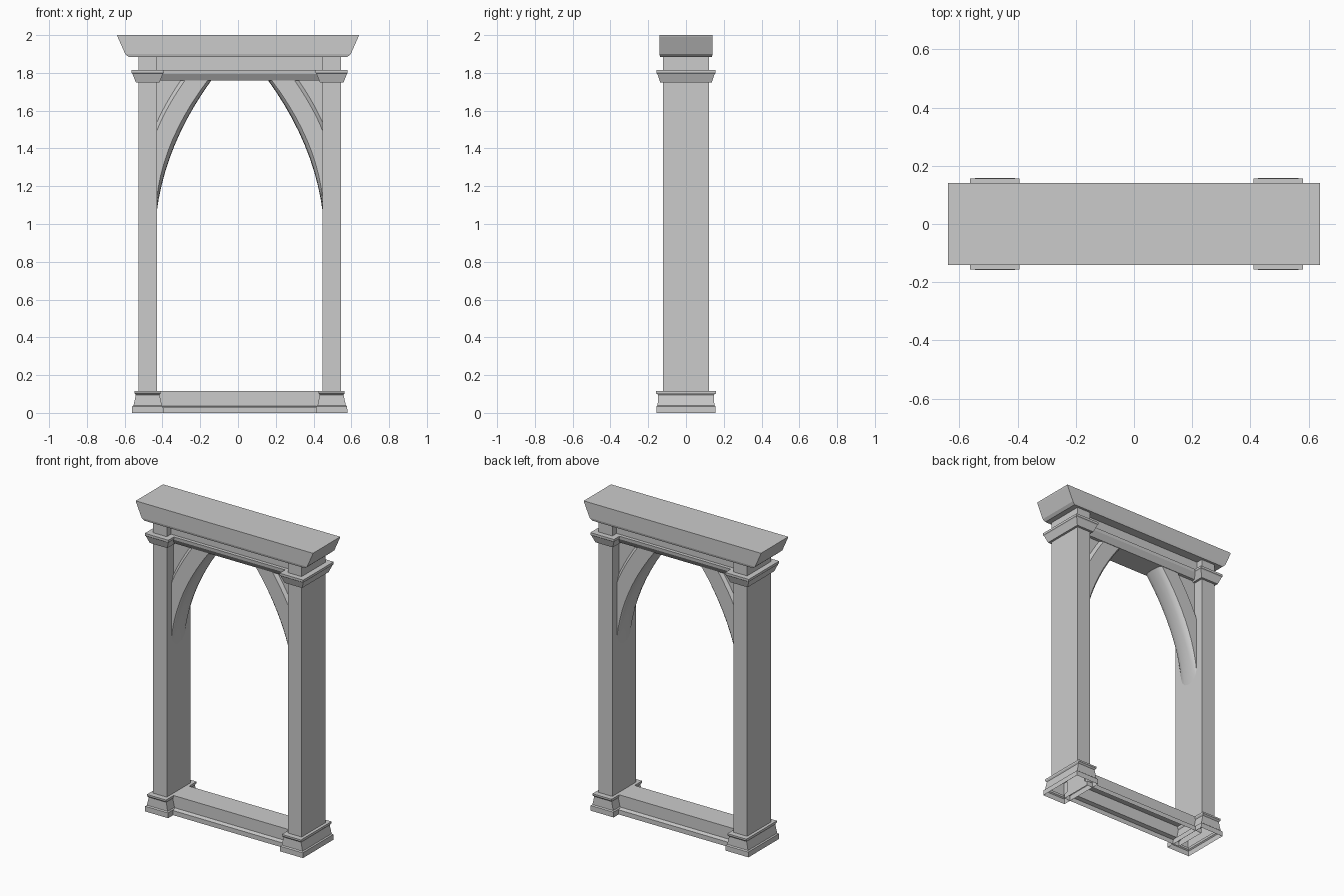
import bpy
import bmesh
from mathutils import Vector

cube = bpy.data.objects.get("Cube")
if cube:
    bpy.data.objects.remove(cube, do_unlink=True)

stone = bpy.data.materials.new("grey_stone")
stone.use_nodes = True
GREY = (0.6, 0.6, 0.6, 1)
stone.diffuse_color = GREY
stone.node_tree.nodes["Principled BSDF"].inputs["Base Color"].default_value = GREY

CX = 0.009       # middle of the opening
PX = 0.487       # pillar distance from that middle
PILLAR = (0.049, 0.122)


def loft(name, rings, cap_first=True, cap_last=True, smooth=False):
    """Skin closed rings of points into one solid or open shell."""
    bm = bmesh.new()
    rows = [[bm.verts.new(p) for p in ring] for ring in rings]
    n = len(rows[0])
    for a, b in zip(rows, rows[1:]):
        for i in range(n):
            j = (i + 1) % n
            bm.faces.new((a[i], a[j], b[j], b[i]))
    if cap_first:
        bm.faces.new(rows[0][::-1])
    if cap_last:
        bm.faces.new(rows[-1])
    bmesh.ops.recalc_face_normals(bm, faces=bm.faces)
    mesh = bpy.data.meshes.new(name)
    bm.to_mesh(mesh)
    bm.free()
    mesh.materials.append(stone)
    obj = bpy.data.objects.new(name, mesh)
    bpy.context.collection.objects.link(obj)
    if smooth:
        bpy.ops.object.select_all(action="DESELECT")
        obj.select_set(True)
        bpy.context.view_layer.objects.active = obj
        bpy.ops.object.shade_smooth_by_angle(angle=0.6)
    return obj


def stack(name, cx, levels, **caps):
    """Rectangular moulding from (z, half x, half y) levels."""
    rings = [[(cx + sx * hx, sy * hy, z)
              for sx, sy in ((-1, -1), (1, -1), (1, 1), (-1, 1))]
             for z, hx, hy in levels]
    return loft(name, rings, **caps)


def beam(name, outline, x0, x1, **caps):
    """Half outline of (y, z), mirrored front to back and run along x."""
    full = outline + [(-y, z) for y, z in reversed(outline)]
    return loft(name, [[(x, y, z) for y, z in full] for x in (x0, x1)], **caps)


def bezier(t, a, c, b):
    return (1 - t) ** 2 * Vector(a) + 2 * t * (1 - t) * Vector(c) + t * t * Vector(b)


# Cornice, with undercut ends
stack("cornice", 0, [(1.885, 0.58, 0.137), (1.9, 0.597, 0.141),
                     (1.99, 0.637, 0.141), (2, 0.64, 0.141)])

# Lintel and sill between the pillars
inner = PX - PILLAR[0]
x0, x1 = CX - inner - 0.01, CX + inner + 0.01
beam("lintel", [(0.075, 1.76), (0.098, 1.795), (0.1, 1.815),
                (0.078, 1.815), (0.078, 1.89)], x0, x1)
sill = stack("sill", CX, [(0, inner + 0.01, 0.105), (0.03, inner + 0.01, 0.105),
                          (0.037, inner + 0.01, 0.08), (0.115, inner + 0.01, 0.08)],
             cap_first=False)

for side, s in (("right", -1), ("left", 1)):
    px = CX + s * PX

    # Pillar with capital and hollow base
    stack(side + "_pillar", px, [(0.03, *PILLAR), (1.89, *PILLAR)], cap_first=False)
    stack(side + "_capital", px, [(1.75, 0.063, 0.137), (1.795, 0.081, 0.152),
                                  (1.8, 0.085, 0.157), (1.815, 0.085, 0.157)])
    stack(side + "_base", px, [(0, 0.083, 0.157), (0.034, 0.082, 0.157),
                               (0.04, 0.075, 0.15), (0.095, 0.063, 0.148),
                               (0.104, 0.069, 0.158), (0.115, 0.069, 0.158)],
          cap_first=False)

    # Curved brace with a rounded underside
    rings = []
    steps = 10
    for i in range(steps + 1):
        t = i / steps
        crown = bezier(t, (0.44, 1.06), (0.394, 1.425), (0.147, 1.765))
        edge = bezier(t, (0.44, 1.13), (0.406, 1.45), (0.166, 1.765))
        back = bezier(t, (0.44, 1.49), (0.394, 1.61), (0.287, 1.765))
        deep = back + Vector((0.013, 0.013))
        half = [(deep, 0.055), (back, 0.072), (edge, 0.072),
                (edge.lerp(crown, 0.5), 0.062), (edge.lerp(crown, 0.87), 0.036)]
        ring = half + [(crown, 0)] + [(p, -y) for p, y in reversed(half)]
        rings.append([(CX + s * p.x, y, p.y) for p, y in ring])
    loft(side + "_brace", rings, smooth=True)

    # Recessed panel filling the corner behind the brace
    corner = [(0.44, 1.4), (0.36, 1.55), (0.27, 1.765), (0.44, 1.765)]
    loft(side + "_spandrel",
         [[(CX + s * x, y, z) for x, z in corner] for y in (-0.055, 0.055)])
